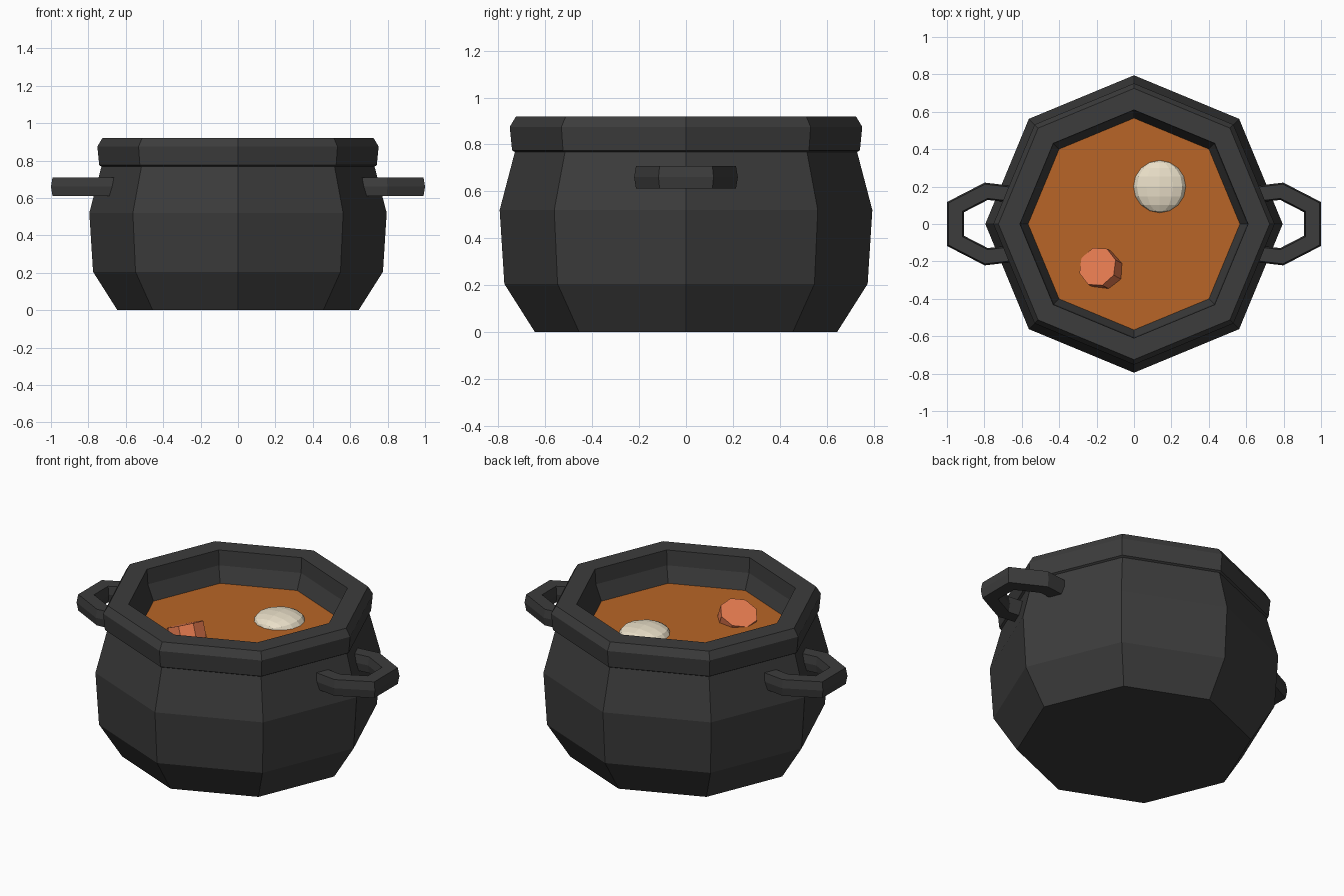
import bpy, bmesh
from math import cos, sin, pi
from mathutils import Vector

if "Cube" in bpy.data.objects:
    bpy.data.objects.remove(bpy.data.objects["Cube"])


def loft(name, rings, color=None):
    """Bridge equal-length rings of points and cap both ends."""
    bm = bmesh.new()
    loops = [[bm.verts.new(p) for p in ring] for ring in rings]
    n = len(loops[0])
    for a, b in zip(loops, loops[1:]):
        for i in range(n):
            j = (i + 1) % n
            bm.faces.new((a[i], a[j], b[j], b[i]))
    bm.faces.new(loops[0][::-1])
    bm.faces.new(loops[-1])
    bmesh.ops.recalc_face_normals(bm, faces=bm.faces)
    mesh = bpy.data.meshes.new(name)
    bm.to_mesh(mesh)
    bm.free()
    obj = bpy.data.objects.new(name, mesh)
    bpy.context.collection.objects.link(obj)
    paint(obj, color)
    return obj


def paint(obj, color):
    mat = bpy.data.materials.new(obj.name + "_color")
    mat.diffuse_color = (*color, 1)
    mat.use_nodes = True
    mat.node_tree.nodes["Principled BSDF"].inputs["Base Color"].default_value = mat.diffuse_color
    obj.data.materials.append(mat)


def octagon(r, z):
    return [(r * cos(i * pi / 4), r * sin(i * pi / 4), z) for i in range(8)]


IRON = (0.045, 0.045, 0.045)

# Pot: outer wall, thick rim, inner wall and floor under the soup
profile = [(0.645, 0), (0.775, 0.205), (0.795, 0.52), (0.73, 0.768),
           (0.742, 0.775), (0.752, 0.875), (0.725, 0.92),
           (0.61, 0.92), (0.604, 0.83), (0.565, 0.735), (0.55, 0.70)]
loft("pot", [octagon(r, z) for r, z in profile], IRON)

# Soup surface
loft("soup", [octagon(0.55, 0.705), octagon(0.567, 0.738)], (0.48, 0.13, 0.02))

# Handles: six-sided bar swept along a bent path, mitred at the corners
path = [Vector(p) for p in ((0.62, 0.155), (0.79, 0.175), (0.955, 0.09),
                            (0.955, -0.09), (0.79, -0.175), (0.62, -0.155))]
section = [(0.045, 0), (0.037, 0.049), (-0.037, 0.049),
           (-0.045, 0), (-0.037, -0.049), (0.037, -0.049)]
for side, label in ((1, "right"), (-1, "left")):
    rings = []
    for i, p in enumerate(path):
        d1 = (p - path[max(i - 1, 0)]).normalized() if i else (path[1] - p).normalized()
        d2 = (path[i + 1] - p).normalized() if i < len(path) - 1 else d1
        t = (d1 + d2).normalized()
        normal = Vector((-t.y, t.x)) / t.dot(d1)
        rings.append([(side * (p.x + normal.x * u), p.y + normal.y * u, 0.66 + v)
                      for u, v in section])
    loft(label + "_handle", rings, IRON)

# Floating dumpling: flattened sphere with its poles along y
bpy.ops.mesh.primitive_uv_sphere_add(segments=12, ring_count=8, radius=0.14,
                                     location=(0.137, 0.2, 0.738),
                                     rotation=(pi / 2, 0, 0))
dumpling = bpy.context.object
dumpling.name = "dumpling"
dumpling.scale = (1, 0.35, 1)
paint(dumpling, (0.82, 0.74, 0.58))

# Carrot chunk: tilted eight-sided slice
axis = Vector((-0.38, 0.2, 0.9)).normalized()
bpy.ops.mesh.primitive_cylinder_add(vertices=8, radius=0.108, depth=0.16,
                                    location=Vector((-0.195, -0.228, 0.785)) - axis * 0.08)
carrot = bpy.context.object
carrot.name = "carrot"
carrot.rotation_euler = axis.to_track_quat('Z', 'Y').to_euler()
paint(carrot, (0.8, 0.2, 0.08))
